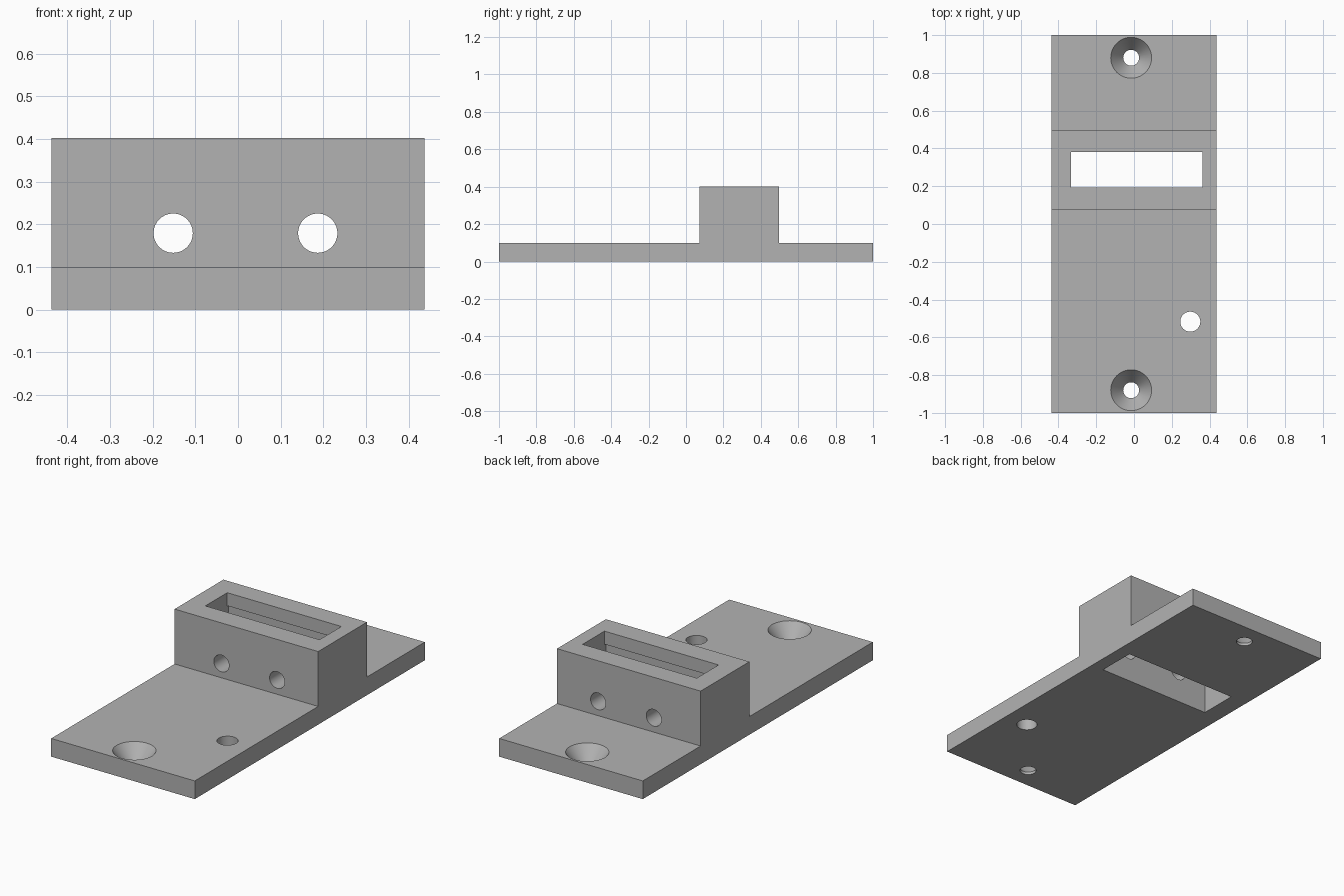
import bpy
import bmesh
from math import pi
from mathutils import Matrix, Vector

cube = bpy.data.objects.get("Cube")
if cube:
    bpy.data.objects.remove(cube)

grey = bpy.data.materials.new("plain grey")
grey.use_nodes = True
colour = (0.45, 0.45, 0.45, 1)
grey.diffuse_color = colour
grey.node_tree.nodes["Principled BSDF"].inputs["Base Color"].default_value = colour


def make_object(name, bm):
    bmesh.ops.recalc_face_normals(bm, faces=bm.faces)
    mesh = bpy.data.meshes.new(name)
    bm.to_mesh(mesh)
    bm.free()
    mesh.materials.append(grey)
    obj = bpy.data.objects.new(name, mesh)
    bpy.context.collection.objects.link(obj)
    return obj


def box(name, low, high):
    low, high = Vector(low), Vector(high)
    bm = bmesh.new()
    bmesh.ops.create_cube(bm, size=1, matrix=Matrix.Translation((low + high) / 2)
                          @ Matrix.Diagonal((*(high - low), 1)))
    return make_object(name, bm)


def rod(name, centre, r_low, r_high, length, tilt=0):
    bm = bmesh.new()
    bmesh.ops.create_cone(bm, cap_ends=True, segments=64, radius1=r_low,
                          radius2=r_high, depth=length,
                          matrix=Matrix.Translation(centre) @ Matrix.Rotation(tilt, 4, "X"))
    return make_object(name, bm)


# Base plate and raised block share one stepped side profile
half_width, plate_top, block_top = 0.437, 0.1, 0.402
block_front, block_back = 0.073, 0.497
profile = [(-1, 0), (1, 0), (1, plate_top), (block_back, plate_top),
           (block_back, block_top), (block_front, block_top),
           (block_front, plate_top), (-1, plate_top)]
bm = bmesh.new()
side = bm.faces.new([bm.verts.new((-half_width, y, z)) for y, z in profile])
swept = bmesh.ops.extrude_face_region(bm, geom=[side])["geom"]
bmesh.ops.translate(bm, vec=(2 * half_width, 0, 0),
                    verts=[v for v in swept if isinstance(v, bmesh.types.BMVert)])
body = make_object("mounting_bracket", bm)

# Slot through the block, slightly wider below its top lip
cutters = [box("slot_cutter", (-0.333, 0.192, -0.1), (0.362, 0.382, 0.5)),
           box("pocket_cutter", (-0.333, 0.18, -0.1), (0.362, 0.394, 0.33))]

# Cross holes through the block walls
for x in (-0.152, 0.187):
    cutters.append(rod("cross_hole_cutter", (x, 0.285, 0.179), 0.046, 0.046, 0.6, pi / 2))

# Countersunk screw holes at both ends
sink_bottom = 0.015
for y in (-0.88, 0.88):
    cutters.append(rod("screw_hole_cutter", (-0.015, y, 0.05), 0.042, 0.042, 0.3))
    cutters.append(rod("countersink_cutter", (-0.015, y, (sink_bottom + plate_top) / 2 + 0.0005),
                       0.042, 0.109, plate_top - sink_bottom + 0.001))

# Small plain hole
cutters.append(rod("side_hole_cutter", (0.298, -0.517, 0.05), 0.053, 0.053, 0.3))

# Cut every opening, then discard the cutters
for cutter in cutters:
    cut = body.modifiers.new(cutter.name, "BOOLEAN")
    cut.operation = "DIFFERENCE"
    cut.solver = "EXACT"
    cut.object = cutter
bpy.context.view_layer.update()
bpy.ops.object.select_all(action="DESELECT")
bpy.context.view_layer.objects.active = body
body.select_set(True)
for name in [m.name for m in body.modifiers]:
    bpy.ops.object.modifier_apply(modifier=name)
for cutter in cutters:
    bpy.data.objects.remove(cutter)
bpy.ops.object.shade_smooth_by_angle(angle=pi / 6)
